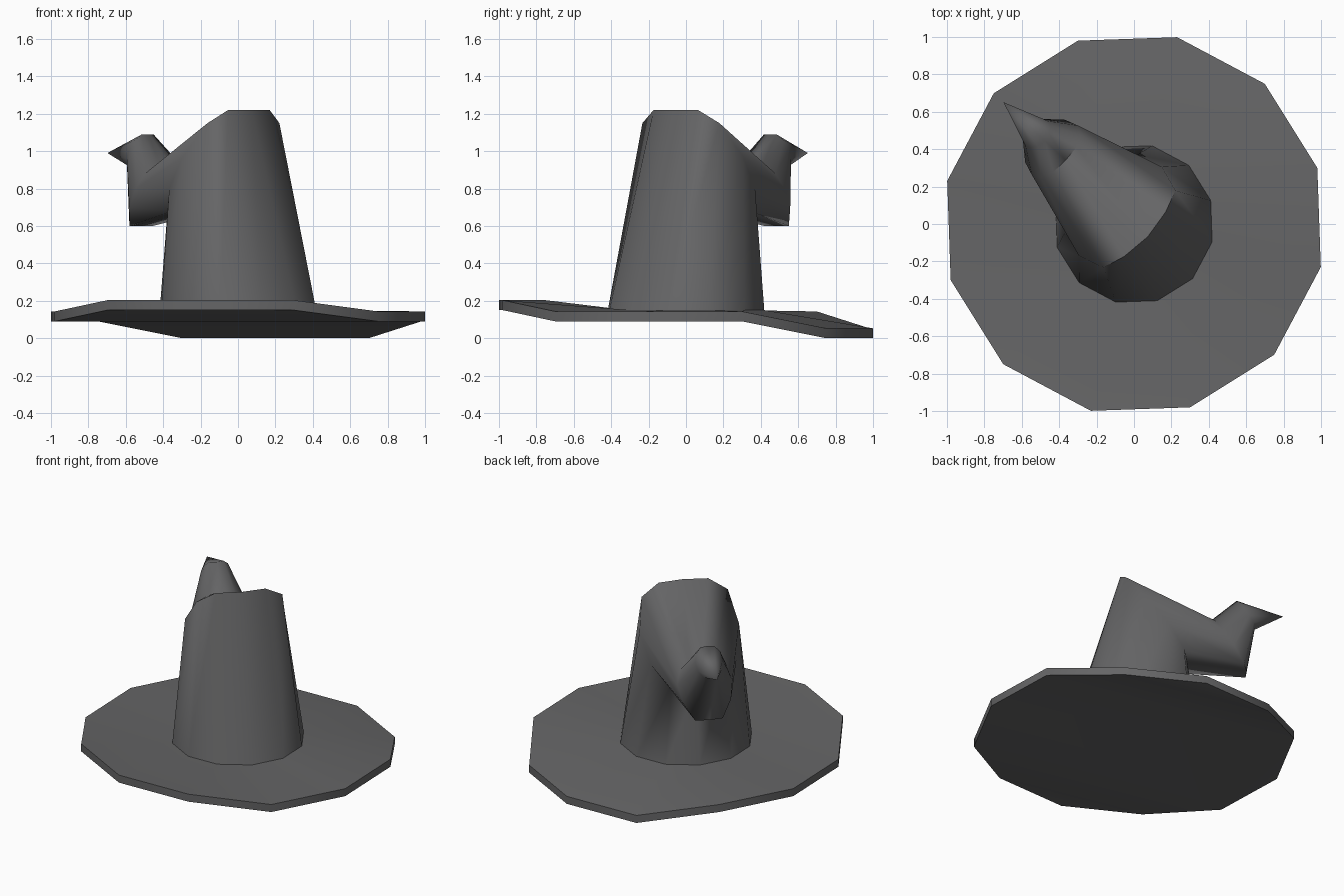
import bpy, bmesh, math
from mathutils import Vector

if "Cube" in bpy.data.objects:
    bpy.data.objects.remove(bpy.data.objects["Cube"])

N = 12
felt = bpy.data.materials.new("charcoal felt")
felt.diffuse_color = (0.13, 0.13, 0.133, 1)
felt.use_nodes = True
felt.node_tree.nodes["Principled BSDF"].inputs["Base Color"].default_value = felt.diffuse_color


def finish(name, bm, angle):
    bmesh.ops.recalc_face_normals(bm, faces=bm.faces)
    me = bpy.data.meshes.new(name)
    bm.to_mesh(me)
    bm.free()
    me.materials.append(felt)
    ob = bpy.data.objects.new(name, me)
    bpy.context.collection.objects.link(ob)
    bpy.ops.object.select_all(action='DESELECT')
    ob.select_set(True)
    bpy.context.view_layer.objects.active = ob
    bpy.ops.object.shade_smooth_by_angle(angle=math.radians(angle))


def bridge(bm, a, b):
    for i in range(N):
        j = (i + 1) % N
        bm.faces.new((a[i], a[j], b[j], b[i]))


def circle(bm, r, heights):
    ang = [math.radians(17 + 30 * k) for k in range(N)]
    return [bm.verts.new((r * math.cos(a), r * math.sin(a), h))
            for a, h in zip(ang, heights)]


# Brim: twelve-sided slab, drooping at the back (k=1..3), raised at the front (k=7..9)
low = [0.0 if k in (1, 2, 3) else 0.15 if k in (7, 8, 9) else 0.09 for k in range(N)]
bm = bmesh.new()
bottom = circle(bm, 1.025, low)
top = circle(bm, 1.025, [h + 0.053 for h in low])
inner = circle(bm, 0.43, [0.15] * N)
bridge(bm, bottom, top)
bridge(bm, top, inner)
for ids in ((0, 1, 3, 4), (1, 2, 3), (6, 7, 9, 10), (7, 8, 9), (0, 4, 5, 6, 10, 11)):
    bm.faces.new([bottom[i] for i in ids])
bm.faces.new(inner)
finish("brim", bm, 40)

# Crooked crown: tilted rings in the bend plane; each ring lists (along, height)
# from the outer side of the fold (0 deg) to the inner side (180 deg)
along = Vector((-0.731, 0.682, 0))
side = Vector((0.682, 0.731, 0))
rings = [
    (0.43, [(-0.43 * math.cos(math.radians(30 * i)), 0.145) for i in range(7)]),
    (0.325, [(-0.1, 1.22), (-0.08, 1.22), (-0.04, 1.15), (0.1, 0.97),
             (0.24, 0.80), (0.33, 0.68), (0.34, 0.67)]),
    (0.18, [(0.50, 0.94), (0.505, 0.93), (0.535, 0.88), (0.58, 0.80),
            (0.65, 0.70), (0.71, 0.60), (0.72, 0.60)]),
    (0.09, [(0.65, 1.09), (0.66, 1.09), (0.68, 1.06), (0.71, 1.01),
            (0.74, 0.96), (0.77, 0.925), (0.775, 0.92)]),
]
bm = bmesh.new()
prev = None
for r, prof in rings:
    ring = []
    for i in range(N):
        s, z = prof[min(i, N - i)]
        p = r * math.sin(math.radians(30 * i))
        ring.append(bm.verts.new(along * s + side * p + Vector((0, 0, z))))
    if prev:
        bridge(bm, prev, ring)
    prev = ring
tip = bm.verts.new(along * 0.955 + Vector((0, 0, 0.99)))
for i in range(N):
    bm.faces.new((prev[i], prev[(i + 1) % N], tip))
finish("crooked_crown", bm, 65)
